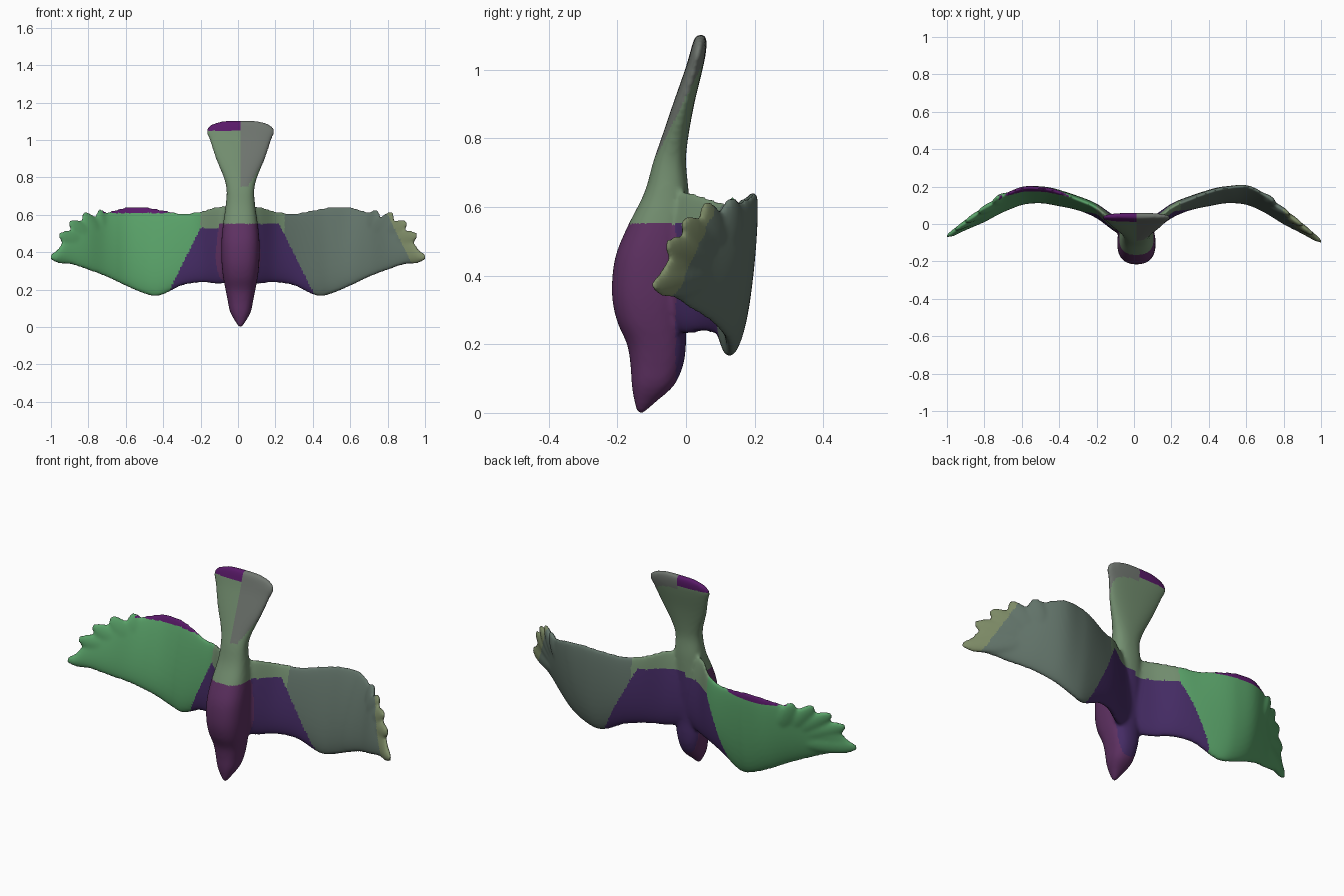
import bpy, bmesh, math
from mathutils import Vector, Matrix

if "Cube" in bpy.data.objects:
    bpy.data.objects.remove(bpy.data.objects["Cube"])


def resample(rows, n):
    """Smooth Catmull-Rom interpolation through rows of numbers."""
    out, last = [], len(rows) - 1
    for i in range(n + 1):
        u = i / n * last
        k = min(int(u), last - 1)
        t = u - k
        a, b, c, d = (rows[min(max(j, 0), last)] for j in (k - 1, k, k + 1, k + 2))
        out.append([0.5 * (2 * q + (r - p) * t + (2 * p - 5 * q + 4 * r - s) * t * t
                           + (3 * q - p - 3 * r + s) * t ** 3)
                    for p, q, r, s in zip(a, b, c, d)])
    return out


def loft(bm, rings):
    """Closed tube through rings of points, capped at both ends."""
    vs = [[bm.verts.new(p) for p in ring] for ring in rings]
    n = len(vs[0])
    for a, b in zip(vs, vs[1:]):
        for i in range(n):
            j = (i + 1) % n
            bm.faces.new((a[i], a[j], b[j], b[i]))
    bm.faces.new(vs[0])
    bm.faces.new(vs[-1])


def spow(v, e):
    return math.copysign(abs(v) ** e, v)


CX = 0.013
# Body and tail: z, front y, back y, half width
BODY = [(0.0, -0.142, -0.122, 0.008), (0.03, -0.15, -0.09, 0.028),
        (0.08, -0.158, -0.035, 0.055), (0.14, -0.162, -0.008, 0.068),
        (0.2, -0.172, 0.0, 0.08), (0.27, -0.202, 0.0, 0.093),
        (0.35, -0.216, 0.005, 0.101), (0.45, -0.207, 0.01, 0.102),
        (0.54, -0.172, 0.01, 0.094), (0.64, -0.122, 0.008, 0.08),
        (0.73, -0.096, 0.0, 0.074), (0.8, -0.072, 0.006, 0.09),
        (0.9, -0.038, 0.024, 0.132), (1.0, -0.003, 0.048, 0.166),
        (1.05, 0.012, 0.058, 0.183), (1.085, 0.022, 0.06, 0.15),
        (1.102, 0.032, 0.055, 0.085)]
# Wing: x, leading z, trailing z, leading y, trailing y, thickness
WING = [(0.0, 0.24, 0.65, -0.045, -0.045, 0.09), (0.1, 0.23, 0.648, 0.0, 0.0, 0.085),
        (0.2, 0.235, 0.622, 0.06, 0.085, 0.075), (0.3, 0.22, 0.61, 0.1, 0.13, 0.072),
        (0.42, 0.165, 0.632, 0.122, 0.175, 0.075), (0.5, 0.176, 0.643, 0.132, 0.19, 0.072),
        (0.6, 0.218, 0.642, 0.12, 0.19, 0.07), (0.7, 0.265, 0.615, 0.075, 0.145, 0.065),
        (0.8, 0.303, 0.578, 0.015, 0.062, 0.058), (0.9, 0.338, 0.505, -0.038, -0.012, 0.045),
        (0.97, 0.357, 0.41, -0.082, -0.07, 0.03)]
# Feather tips fanning round the wing end
FEATHERS = [(0.74, 0.127, 0.631), (0.83, 0.052, 0.612), (0.905, -0.01, 0.564),
            (0.963, -0.06, 0.492), (1.008, -0.1, 0.37)]


def body(bm):
    rings = []
    for z, f, b, w in resample(BODY, 80):
        rings.append([(CX + w * spow(math.cos(t), 0.85),
                       (f + b) / 2 + (b - f) / 2 * spow(math.sin(t), 0.8), z)
                      for t in (math.tau * i / 40 for i in range(40))])
    loft(bm, rings)


def wing(bm, side):
    # The two wings are raised slightly differently
    def shift(x, y, s):
        if side > 0:
            return y + 0.012 * s * math.exp(-((x - 0.64) / 0.1) ** 2)
        return y + 0.028 * max(0.0, (x - 0.65) / 0.35)

    rings = []
    for x, z0, z1, y0, y1, th in resample(WING, 60):
        ring = []
        for i in range(32):
            t = math.tau * i / 32
            s = (1 - math.cos(t)) / 2
            y = y0 + (y1 - y0) * s + th * 0.62 * math.sin(t) * (1 - 0.45 * s)
            ring.append((side * x, shift(x, y, s), z0 + (z1 - z0) * s))
        rings.append(ring)
    loft(bm, rings)
    # Flattened feathers lying in the outer wing plane
    for tip in FEATHERS:
        tip = Vector((side * tip[0], shift(tip[0], tip[1], 1), tip[2]))
        root = Vector((side * 0.68, 0.125, 0.41))
        root = root.lerp(tip, 0.15)
        d = tip - root
        a = d.normalized()
        n = Vector((side * 0.67, 0.74, -0.08))
        n = (n - a * n.dot(a)).normalized()
        c = n.cross(a)
        rot = Matrix((a * d.length / 2, c * 0.05, n * 0.021)).transposed().to_4x4()
        bmesh.ops.create_uvsphere(bm, u_segments=20, v_segments=14, radius=1.0,
                                  matrix=Matrix.Translation((tip + root) / 2) @ rot)


def make_object(name, build):
    bm = bmesh.new()
    build(bm)
    bmesh.ops.recalc_face_normals(bm, faces=bm.faces)
    me = bpy.data.meshes.new(name)
    bm.to_mesh(me)
    bm.free()
    ob = bpy.data.objects.new(name, me)
    bpy.context.collection.objects.link(ob)
    return ob


def build_all(bm):
    body(bm)
    wing(bm, 1)
    wing(bm, -1)


# Fuse the parts into one smooth skin
bird = make_object("flying_bird", build_all)
rem = bird.modifiers.new("fuse", 'REMESH')
rem.mode = 'VOXEL'
rem.voxel_size = 0.009
smo = bird.modifiers.new("soften", 'SMOOTH')
smo.factor = 0.5
smo.iterations = 7
dg = bpy.context.evaluated_depsgraph_get()
skin = bpy.data.meshes.new_from_object(bird.evaluated_get(dg))
bird.modifiers.clear()
bird.data = skin

# Painted colour patches
COLOURS = {"purple": (0.11, 0.03, 0.12), "violet": (0.06, 0.025, 0.13),
           "green": (0.10, 0.36, 0.14), "slate": (0.12, 0.17, 0.14),
           "sage": (0.17, 0.27, 0.16), "grey": (0.16, 0.18, 0.16),
           "plum": (0.10, 0.01, 0.14), "olive": (0.2, 0.25, 0.13)}
skin.materials.clear()
for name, rgb in COLOURS.items():
    m = bpy.data.materials.new(name)
    m.diffuse_color = (*rgb, 1)
    m.use_nodes = True
    m.node_tree.nodes["Principled BSDF"].inputs["Base Color"].default_value = m.diffuse_color
    skin.materials.append(m)
names = list(COLOURS)


def patch(x, y, z):
    if z > 0.66:
        if z > 1.05 and x < CX:
            return "plum"
        return "grey" if x > CX and z > 0.75 and y < 0.5 * z - 0.46 else "sage"
    if abs(x - CX) < 0.13 and z < 0.55 and y < -0.03:
        return "purple"
    if x > 0:
        if z < 0.55 and x < 0.22 + (0.55 - z) * 0.5:
            return "violet"
        if x < 0.25:
            return "sage"
        return "olive" if x + 0.5 * z > 1.1 else "slate"
    if z < 0.53 and -x < 0.2 + (0.53 - z) * 0.5:
        return "violet"
    if -x < 0.2:
        return "sage"
    return "plum" if z > 0.61 and -0.72 < x < -0.35 else "green"


for p in skin.polygons:
    p.material_index = names.index(patch(*p.center))
    p.use_smooth = True
